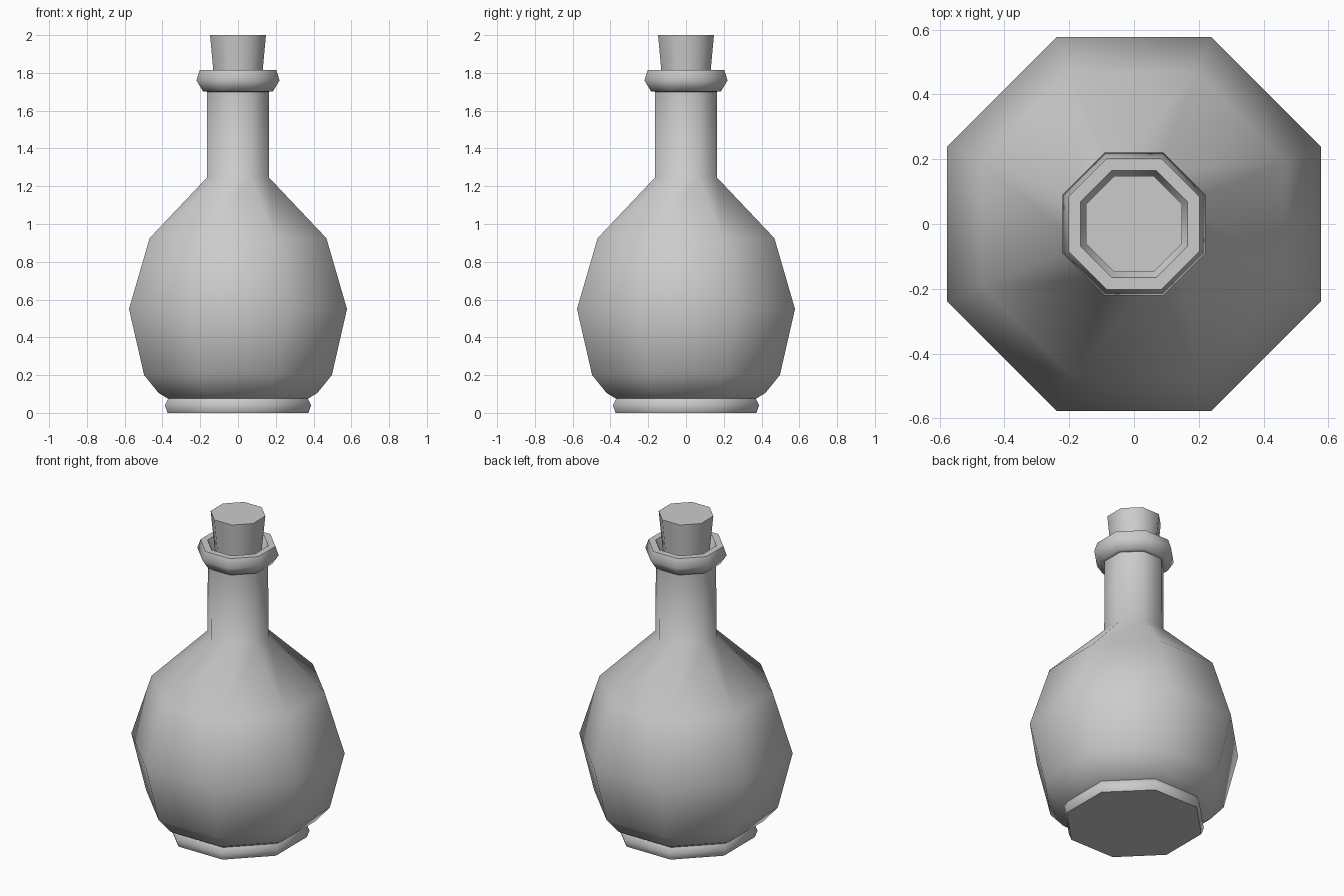
import bpy, bmesh, math

if "Cube" in bpy.data.objects:
    bpy.data.objects.remove(bpy.data.objects["Cube"])

SIDES = 8
FLAT = math.cos(math.pi / SIDES)  # profile radii are measured to the flat sides


def lathe(name, profile, cap_bottom=True, cap_top=True):
    """Spin an (apothem, z) profile, bottom to top, into an octagonal solid."""
    bm = bmesh.new()
    rings = []
    for r, z in profile:
        ring = []
        for i in range(SIDES):
            a = 2 * math.pi * (i + 0.5) / SIDES
            ring.append(bm.verts.new((r / FLAT * math.cos(a), r / FLAT * math.sin(a), z)))
        rings.append(ring)
    for lo, hi in zip(rings, rings[1:]):
        for i in range(SIDES):
            j = (i + 1) % SIDES
            bm.faces.new((lo[i], lo[j], hi[j], hi[i]))
    if cap_bottom:
        bm.faces.new(rings[0][::-1])
    if cap_top:
        bm.faces.new(rings[-1])
    mesh = bpy.data.meshes.new(name)
    bm.to_mesh(mesh)
    bm.free()
    obj = bpy.data.objects.new(name, mesh)
    bpy.context.collection.objects.link(obj)
    bpy.ops.object.select_all(action='DESELECT')
    obj.select_set(True)
    bpy.context.view_layer.objects.active = obj
    bpy.ops.object.shade_smooth_by_angle(angle=math.radians(65))
    return obj


# Foot, round body, neck and rolled lip in one continuous skin
lathe("bottle", [
    (0.373, 0.0), (0.376, 0.01), (0.387, 0.04), (0.37, 0.075),
    (0.42, 0.105), (0.497, 0.2), (0.577, 0.55), (0.468, 0.925),
    (0.165, 1.245), (0.163, 1.7),
    (0.185, 1.702), (0.22, 1.76), (0.203, 1.815),
    (0.165, 1.815), (0.142, 1.765), (0.13, 1.74),
], cap_top=False)

# Tapered stopper seated in the mouth
lathe("cork", [(0.124, 1.74), (0.148, 2.0)])
